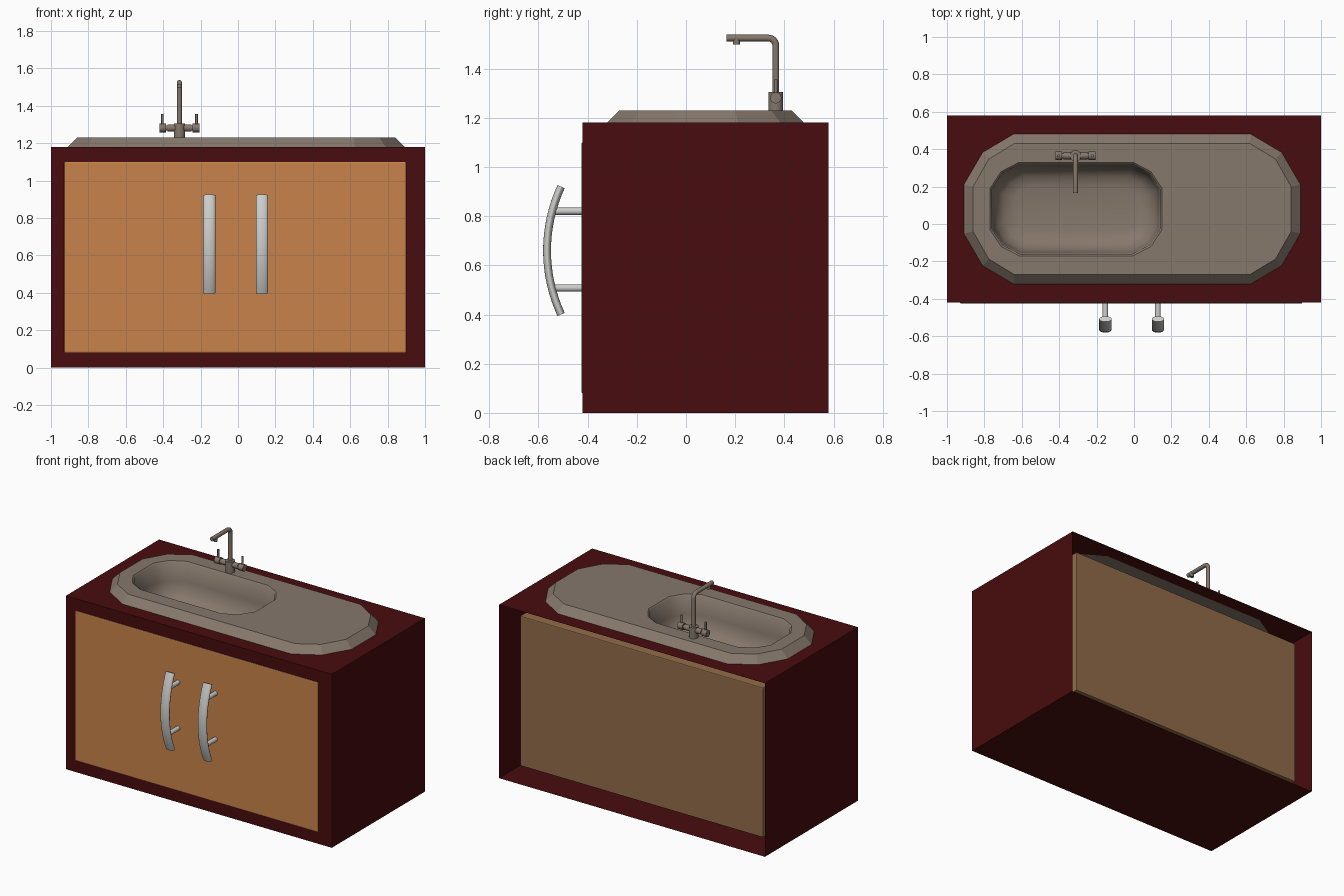
import bpy, bmesh, math
from mathutils import Vector

if "Cube" in bpy.data.objects:
    bpy.data.objects.remove(bpy.data.objects["Cube"])


def material(name, rgb):
    m = bpy.data.materials.new(name)
    m.diffuse_color = (*rgb, 1)
    m.use_nodes = True
    m.node_tree.nodes["Principled BSDF"].inputs["Base Color"].default_value = m.diffuse_color
    return m


RED = material("dark red", (0.065, 0.0037, 0.0044))
ORANGE = material("orange wood", (0.578, 0.231, 0.069))
BROWN = material("brown wood", (0.292, 0.150, 0.067))
STONE = material("warm grey", (0.238, 0.188, 0.150))
STEEL = material("light steel", (0.61, 0.61, 0.60))


def finish(bm, name, mats, smooth=None, recalc=True):
    if recalc:
        bmesh.ops.recalc_face_normals(bm, faces=bm.faces)
    me = bpy.data.meshes.new(name)
    bm.to_mesh(me)
    bm.free()
    ob = bpy.data.objects.new(name, me)
    bpy.context.collection.objects.link(ob)
    for m in mats:
        me.materials.append(m)
    if smooth is not None:
        bpy.ops.object.select_all(action='DESELECT')
        ob.select_set(True)
        bpy.context.view_layer.objects.active = ob
        bpy.ops.object.shade_smooth_by_angle(angle=math.radians(smooth))
    return ob


def outline(cx, cy, a, b, ux, uy, z):
    """Twelve-sided rounded rectangle, anticlockwise from above."""
    q = [(a, b - uy), (a - .38 * ux, b - .36 * uy), (a - ux, b)]
    pts = q + [(-x, y) for x, y in reversed(q)]
    pts += [(-x, -y) for x, y in pts]
    return [Vector((cx + x, cy + y, z)) for x, y in pts]


def loft(bm, rings, caps=()):
    vs = [[bm.verts.new(p) for p in r] for r in rings]
    n = len(vs[0])
    for a, b in zip(vs, vs[1:]):
        for i in range(n):
            j = (i + 1) % n
            bm.faces.new((a[i], a[j], b[j], b[i]))
    for c in caps:
        bm.faces.new(vs[c])


def open_box(bm, lo, hi, hole, back=True):
    """Box whose top has a hole, with an optional back."""
    v = [[bm.verts.new((x, y, z)) for x, y in
          ((lo[0], lo[1]), (hi[0], lo[1]), (hi[0], hi[1]), (lo[0], hi[1]))]
         for z in (lo[2], hi[2])]
    bm.faces.new(v[0][::-1])
    for i in range(4):
        if i != 2 or back:
            j = (i + 1) % 4
            bm.faces.new((v[0][i], v[0][j], v[1][j], v[1][i]))
    edges = []
    for loop in (v[1], [bm.verts.new(p) for p in hole]):
        for p, q in zip(loop, loop[1:] + loop[:1]):
            edges.append(bm.edges.get((p, q)) or bm.edges.new((p, q)))
    bmesh.ops.triangle_fill(bm, use_beauty=True, edges=edges, normal=(0, 0, 1))


def sweep(bm, x, path, rx, rn, n=16):
    """Elliptical bar along a (y, z) path at a fixed x."""
    rings = []
    for k, (y, z) in enumerate(path):
        p, q = path[max(k - 1, 0)], path[min(k + 1, len(path) - 1)]
        t = Vector((0, q[0] - p[0], q[1] - p[1])).normalized()
        nrm = Vector((0, -t.z, t.y))
        rings.append([Vector((x, y, z)) + Vector((rx * math.cos(w), 0, 0))
                      + nrm * rn * math.sin(w)
                      for w in (2 * math.pi * i / n for i in range(n))])
    loft(bm, rings, (0, -1))


def rod(bm, p, q, r, n=16):
    p, q = Vector(p), Vector(q)
    rot = (q - p).to_track_quat('Z', 'Y')
    ring = [rot @ Vector((r * math.cos(w), r * math.sin(w), 0))
            for w in (2 * math.pi * i / n for i in range(n))]
    loft(bm, [[c + v for v in ring] for c in (p, q)], (0, -1))


# Cabinet shell, open at the back, cut out under the sink
FLANGE = (-.01, .08, .90, .40, .265, .27)
bm = bmesh.new()
open_box(bm, (-1, -.42, 0), (1, .58, 1.18), outline(*FLANGE, 1.18), back=False)
finish(bm, "cabinet", [RED])

# Inner carcass: orange front, brown elsewhere
bm = bmesh.new()
open_box(bm, (-.93, -.425, .08), (.90, .50, 1.10),
         outline(-.31, .08, .47, .26, .155, .14, 1.10))
bmesh.ops.recalc_face_normals(bm, faces=bm.faces)
for f in bm.faces:
    f.material_index = 0 if f.normal.y < -.5 else 1
carcass = finish(bm, "door_and_carcass", [ORANGE, BROWN])
bev = carcass.modifiers.new("soft edges", 'BEVEL')
bev.width, bev.segments = .006, 2

# Sink top with sloped flange
bm = bmesh.new()
loft(bm, [outline(-.31, .08, .46, .25, .155, .14, 1.182),
          outline(*FLANGE, 1.18),
          outline(-.01, .08, .85, .35, .22, .23, 1.23),
          outline(-.31, .08, .46, .25, .155, .14, 1.23)])
finish(bm, "sink_top", [STONE], recalc=False)

# Basin
bm = bmesh.new()
rings = []
for d, z in ((0, 1.23), (.01, 1.222), (.018, 1.10), (.035, 1.03),
             (.075, .99), (.13, .975)):
    s = (.25 - d) / .25
    rings.append(outline(-.31, .08, .46 - d, .25 - d, .155 * s, .14 * s, z))
loft(bm, rings, (-1,))
finish(bm, "basin", [STONE], smooth=80, recalc=False)

# Bowed door handles on two posts each
R, half = .62, math.asin(.26 / .62)
arc = [(-.565 + R - R * math.cos(t), .66 + R * math.sin(t))
       for t in (half * (i / 8 - 1) for i in range(17))]
for name, x in (("left_handle", -.153), ("right_handle", .128)):
    bm = bmesh.new()
    sweep(bm, x, arc, .033, .016, 20)
    for z in (.508, .82):
        rod(bm, (x, -.42, z), (x, -.54, z), .015)
    finish(bm, name, [STEEL], smooth=40)

# Tap body, spout and nozzle
FX, FY = -.313, .365
bm = bmesh.new()
rod(bm, (FX, FY, 1.225), (FX, FY, 1.305), .03, 20)
bend = [(FY - .03 + .03 * math.cos(t), 1.494 + .03 * math.sin(t))
        for t in (math.pi / 2 * i / 6 for i in range(7))]
sweep(bm, FX, [(FY, 1.30)] + bend + [(.165, 1.524)], .0138, .0138)
rod(bm, (FX, .205, 1.52), (FX, .205, 1.497), .014)
finish(bm, "tap_spout", [STONE], smooth=40)

# Tap valves with upright levers
for name, s in (("left_valve", -1), ("right_valve", 1)):
    bm = bmesh.new()
    for x0, x1, r in ((.02, .065, .019), (.065, .071, .014), (.071, .108, .023)):
        rod(bm, (FX + s * x0, FY, 1.281), (FX + s * x1, FY, 1.281), r)
    rod(bm, (FX + s * .091, FY, 1.29), (FX + s * .091, FY, 1.355), .007, 12)
    finish(bm, name, [STONE], smooth=40)
